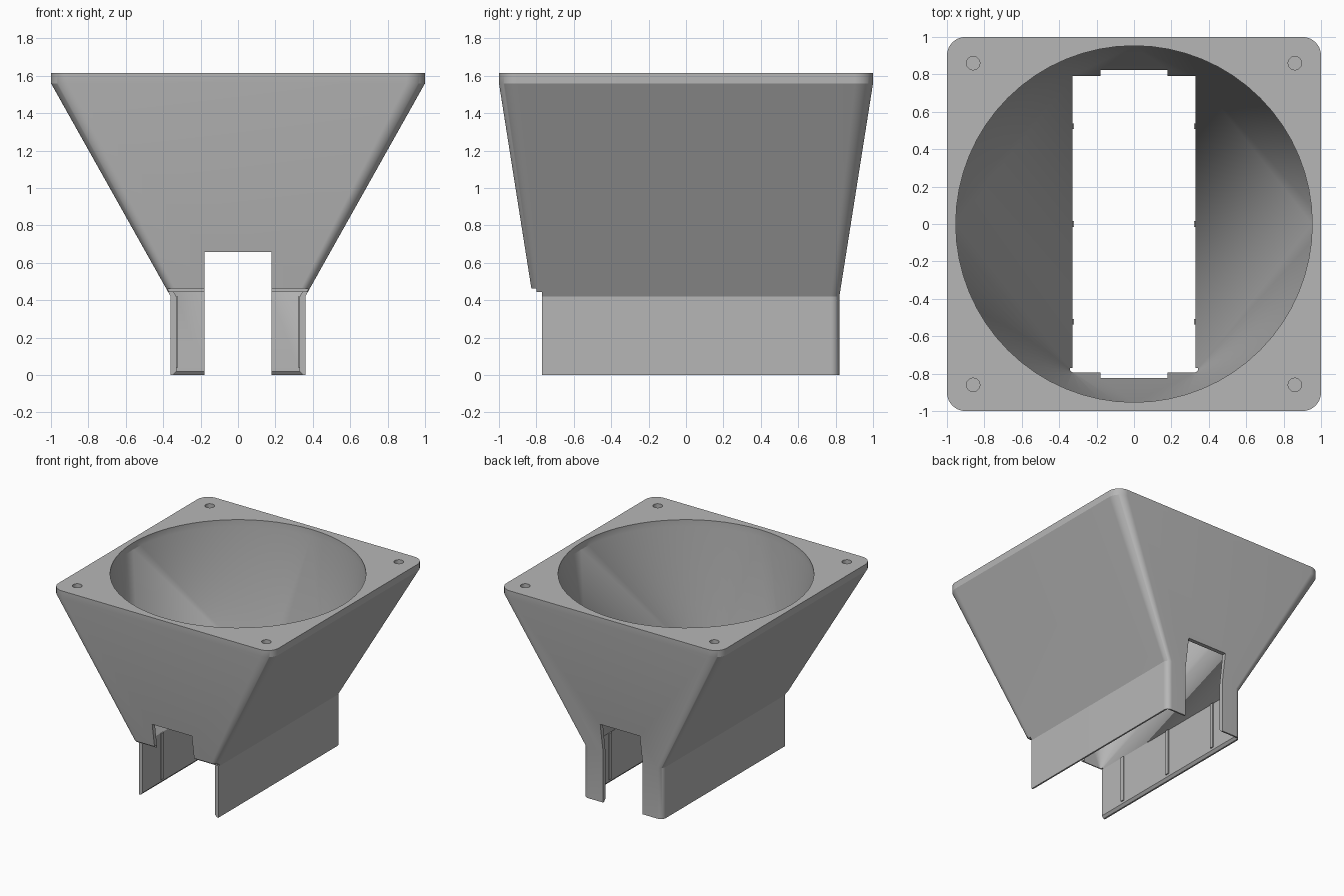
import bpy, bmesh, math

old = bpy.data.objects.get("Cube")
if old:
    bpy.data.objects.remove(old, do_unlink=True)

grey = bpy.data.materials.new("mid grey plastic")
grey.use_nodes = True
colour = (0.47, 0.47, 0.47, 1)
grey.diffuse_color = colour
grey.node_tree.nodes["Principled BSDF"].inputs["Base Color"].default_value = colour

STEPS = 16  # segments per corner


def ring(hx, hy, r, z):
    """Rounded rectangle; r = hx = hy gives a circle, r = 0 a plain rectangle."""
    pts = []
    for q, (sx, sy) in enumerate([(1, 1), (-1, 1), (-1, -1), (1, -1)]):
        for i in range(STEPS + 1):
            a = math.pi / 2 * (q + i / STEPS)
            pts.append((sx * (hx - r) + r * math.cos(a),
                        sy * (hy - r) + r * math.sin(a), z))
    return pts


def make(name, bm):
    bmesh.ops.recalc_face_normals(bm, faces=bm.faces)
    mesh = bpy.data.meshes.new(name)
    bm.to_mesh(mesh)
    bm.free()
    mesh.materials.append(grey)
    obj = bpy.data.objects.new(name, mesh)
    bpy.context.collection.objects.link(obj)
    return obj


def loft(name, rings):
    bm = bmesh.new()
    loops = [[bm.verts.new(p) for p in r] for r in rings]
    n = len(loops[0])
    for a, b in zip(loops, loops[1:]):
        for i in range(n):
            j = (i + 1) % n
            bm.faces.new((a[i], a[j], b[j], b[i]))
    bm.faces.new(loops[0][::-1])
    bm.faces.new(loops[-1])
    bmesh.ops.remove_doubles(bm, verts=bm.verts, dist=1e-5)
    return make(name, bm)


def box(name, x0, x1, y0, y1, z0, z1):
    bm = bmesh.new()
    bmesh.ops.create_cube(bm, size=1)
    for v in bm.verts:
        v.co = (x1 if v.co.x > 0 else x0, y1 if v.co.y > 0 else y0,
                z1 if v.co.z > 0 else z0)
    return make(name, bm)


def cut(target, cutter):
    mod = target.modifiers.new("cut", 'BOOLEAN')
    mod.operation = 'DIFFERENCE'
    mod.solver = 'EXACT'
    mod.object = cutter
    bpy.context.view_layer.objects.active = target
    bpy.ops.object.modifier_apply(modifier=mod.name)
    bpy.data.objects.remove(cutter, do_unlink=True)


TOP, RIM, NECK = 1.615, 1.56, 0.42

# Funnel body: square flange tapering to a narrow straight neck
funnel = loft("funnel_body", [
    ring(0.36, 0.82, 0.045, 0), ring(0.36, 0.82, 0.045, NECK),
    ring(1, 1, 0.1, RIM), ring(1, 1, 0.1, TOP)])

# Round bore blending into the rectangular duct, with a chamfered mouth
bore = 0.953
cut(funnel, loft("duct_cutter", [
    ring(0.347, 0.807, 0, -0.1), ring(0.347, 0.807, 0, 0),
    ring(0.33, 0.79, 0, 0.02), ring(0.33, 0.79, 0, NECK),
    ring(bore, bore, bore, RIM), ring(bore, bore, bore, TOP + 0.1)]))

# Slots in the front and back, and the open front of the neck
cut(funnel, box("slot_cutter", -0.18, 0.18, -1.2, 1.2, -0.2, 0.657))
cut(funnel, box("front_cutter", -0.6, 0.6, -1.2, -0.8, -0.2, 0.462))
cut(funnel, box("step_cutter", -0.6, 0.6, -1.1, -0.77, -0.2, 0.443))

# Blind screw holes in the flange corners
for sx in (-1, 1):
    for sy in (-1, 1):
        bm = bmesh.new()
        bmesh.ops.create_cone(bm, cap_ends=True, segments=24, radius1=0.036,
                              radius2=0.036, depth=0.2)
        bmesh.ops.translate(bm, verts=bm.verts, vec=(0.86 * sx, 0.86 * sy, TOP))
        cut(funnel, make("hole_cutter", bm))

bpy.ops.object.select_all(action='DESELECT')
funnel.select_set(True)
bpy.context.view_layer.objects.active = funnel
bpy.ops.object.shade_smooth_by_angle(angle=math.radians(25))

# Thin grip ribs on the inside of the neck
for side, s in (("left", 1), ("right", -1)):
    for k, place in enumerate(("front", "middle", "back")):
        y = 0.523 * (k - 1)
        xs = sorted((s * 0.321, s * 0.335))
        box(f"{side}_{place}_rib", *xs, y - 0.015, y + 0.015, 0.04, NECK)
